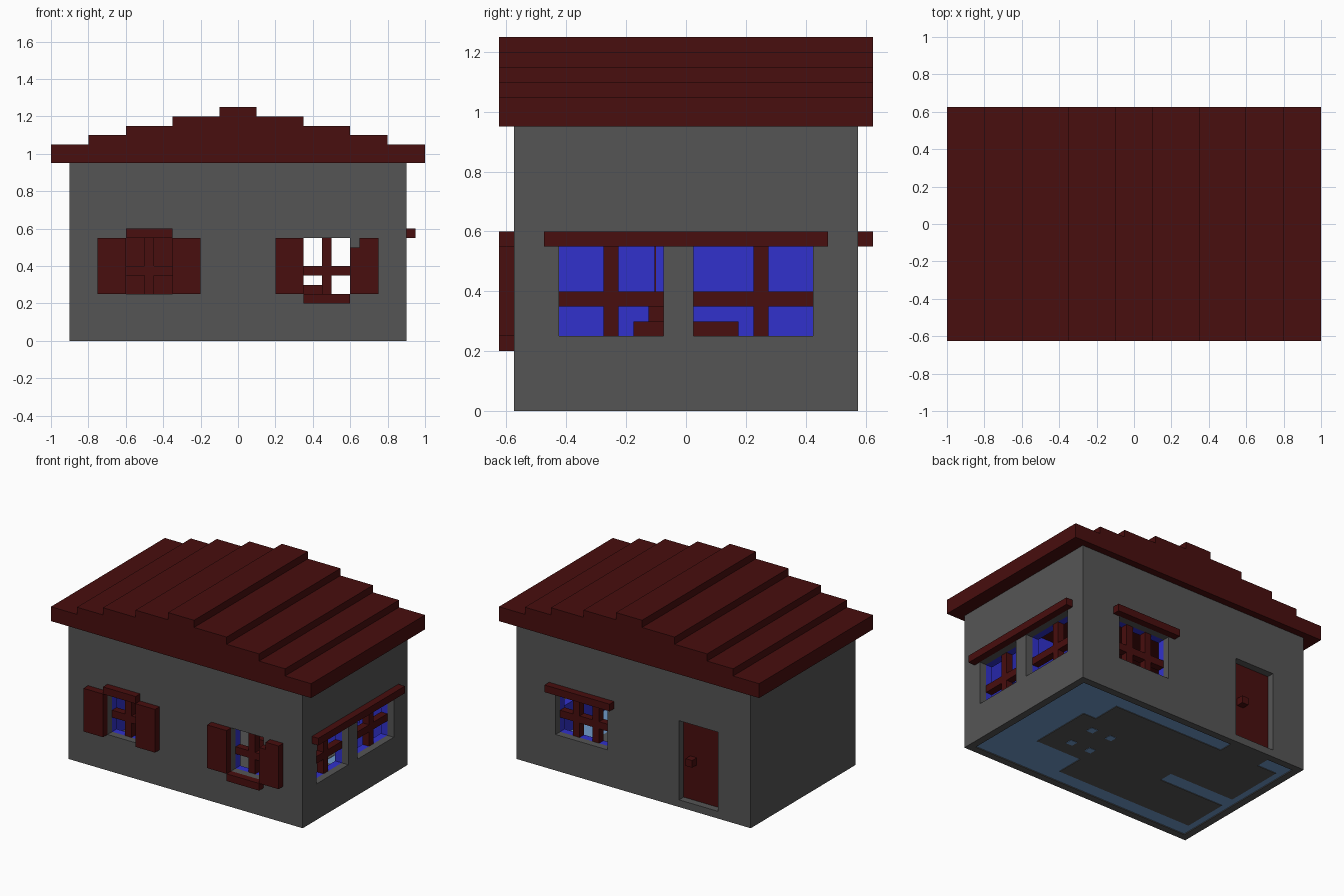
import bpy, bmesh

if "Cube" in bpy.data.objects:
    bpy.data.objects.remove(bpy.data.objects["Cube"], do_unlink=True)


def material(name, rgb):
    lin = [c / 255 / 12.92 if c < 11 else ((c / 255 + 0.055) / 1.055) ** 2.4 for c in rgb]
    m = bpy.data.materials.new(name)
    m.use_nodes = True
    m.diffuse_color = (*lin, 1)
    bsdf = m.node_tree.nodes["Principled BSDF"]
    bsdf.inputs["Base Color"].default_value = (*lin, 1)
    bsdf.inputs["Roughness"].default_value = 0.9
    return m


RED = material("dark red wood", (72, 14, 14))
GREY = material("grey wall", (85, 85, 85))
BLUE = material("blue lining", (49, 49, 204))
SLATE = material("pale blue floor", (112, 154, 202))


def finish(name, bm, mat):
    bmesh.ops.recalc_face_normals(bm, faces=bm.faces)
    mesh = bpy.data.meshes.new(name)
    bm.to_mesh(mesh)
    bm.free()
    ob = bpy.data.objects.new(name, mesh)
    if mat:
        mesh.materials.append(mat)
    bpy.context.collection.objects.link(ob)
    return ob


def boxes(name, mat, *bounds):
    """One object from boxes given as (x0, x1, y0, y1, z0, z1)."""
    bm = bmesh.new()
    for b in bounds:
        vs = bmesh.ops.create_cube(bm, size=1)["verts"]
        for v in vs:
            for i in range(3):
                v.co[i] = b[2 * i] if v.co[i] < 0 else b[2 * i + 1]
    return finish(name, bm, mat)


def cut(ob, *cutters):
    for c in cutters:
        mod = ob.modifiers.new("cut", 'BOOLEAN')
        mod.operation, mod.solver, mod.object = 'DIFFERENCE', 'EXACT', c
        bpy.context.view_layer.objects.active = ob
        bpy.ops.object.modifier_apply(modifier=mod.name)


# Wall shell and inner lining, with openings cut through both
shell = boxes("outer_walls", GREY, (-.9, .9, -.575, .575, 0, .95))
lining = boxes("inner_walls", BLUE, (-.85, .85, -.525, .525, .05, .95))
cavity = boxes("cavity_cutter", None, (-.85, .85, -.525, .525, -.1, 1.1))
room = boxes("room_cutter", None, (-.8, .8, -.475, .475, -.1, 1.1))
openings = boxes("opening_cutter", None,
                 (-.6, -.35, -.7, -.45, .25, .55),    # front windows
                 (.35, .6, -.7, -.45, .25, .55),
                 (.2, .6, .45, .7, .25, .55),         # back window
                 (-.65, -.35, .45, .7, .05, .6),      # back door
                 (.75, 1, -.425, -.075, .25, .55),    # side windows
                 (.75, 1, .025, .425, .25, .55))
cut(shell, cavity, openings)
cut(lining, room, openings)
for helper in (cavity, room, openings):
    bpy.data.objects.remove(helper, do_unlink=True)

# Stepped roof: one profile run along y
steps = [(1, .95, 1.05), (.8, 1.05, 1.1), (.6, 1.1, 1.15), (.35, 1.15, 1.2), (.1, 1.2, 1.25)]
right = [(x, z) for x, lo, hi in steps for z in (lo, hi)]
profile = right + [(-x, z) for x, z in reversed(right)]
bm = bmesh.new()
face = bm.faces.new([bm.verts.new((x, -.625, z)) for x, z in profile])
ext = bmesh.ops.extrude_face_region(bm, geom=[face])["geom"]
bmesh.ops.translate(bm, vec=(0, 1.25, 0), verts=[g for g in ext if isinstance(g, bmesh.types.BMVert)])
finish("stepped_roof", bm, RED)

# Window bars, set back in the lining
for name, x0, x1 in (("front_right_bars", -.6, -.35), ("front_left_bars", .35, .6)):
    mid = -.5 if x0 < 0 else .45
    boxes(name, RED, (mid, mid + .05, -.525, -.475, .25, .55),
          (x0, mid, -.525, -.475, .35, .4), (mid + .05, x1, -.525, -.475, .35, .4))
boxes("back_bars", RED, (.3, .35, .475, .525, .25, .55), (.45, .5, .475, .525, .25, .55),
      (.2, .3, .475, .525, .35, .4), (.35, .45, .475, .525, .35, .4), (.5, .6, .475, .525, .35, .4))
for name, y0, y1, mid in (("side_front_bars", -.425, -.075, -.275), ("side_back_bars", .025, .425, .225)):
    boxes(name, RED, (.8, .85, mid, mid + .05, .25, .55),
          (.8, .85, y0, mid, .35, .4), (.8, .85, mid + .05, y1, .35, .4))

# Lintels and sill
boxes("front_lintel", RED, (-.6, -.35, -.625, -.575, .55, .6))
boxes("front_sill", RED, (.35, .6, -.625, -.575, .2, .25))
boxes("back_lintel", RED, (.15, .65, .575, .625, .55, .6))
boxes("side_lintel", RED, (.9, .95, -.475, .475, .55, .6))

# Shutters; the last one has a notched top corner
for i, x in enumerate((-.75, -.35, .2)):
    boxes(f"shutter_{i + 1}", RED, (x, x + .15, -.625, -.575, .25, .55))
bm = bmesh.new()
outline = [(.6, .25), (.75, .25), (.75, .55), (.65, .55), (.65, .5), (.6, .5)]
face = bm.faces.new([bm.verts.new((x, -.625, z)) for x, z in outline])
ext = bmesh.ops.extrude_face_region(bm, geom=[face])["geom"]
bmesh.ops.translate(bm, vec=(0, .05, 0), verts=[g for g in ext if isinstance(g, bmesh.types.BMVert)])
finish("shutter_4", bm, RED)

# Back door and knob
boxes("door", RED, (-.65, -.35, .475, .525, .05, .6))
boxes("door_knob", RED, (-.45, -.4, .525, .575, .3, .35))

# Floor: pale base with dark areas showing on both sides
boxes("floor_base", SLATE, (-.85, .85, -.525, .525, .006, .048))
dark = [(-.8, .25, -.425, -.225), (-.8, .6, -.225, -.1), (-.3, .6, -.1, 0),
        (-.8, .6, 0, .225), (-.8, .5, .225, .425), (-.65, -.35, .425, .525)]
boxes("floor_dark_areas", GREY, *[(*d, .002, .05) for d in dark])

# Partition with an inner door plate
boxes("partition", BLUE, (-.8, -.3, -.1, 0, .05, .95))
boxes("partition_door", RED, (-.65, -.3, -.106, -.1, .05, .6))

# Table with legs, leg marks under the floor and a small block on top
legs = [(x, x + .05, y, y + .05) for x in (.25, .4) for y in (-.125, .075)]
boxes("table_top", RED, (.25, .45, -.175, .175, .25, .3))
boxes("table_legs", RED, *[(*l, .05, .25) for l in legs])
boxes("table_leg_marks", SLATE, *[(*l, 0, .01) for l in legs])
boxes("table_block", RED, (.25, .3, -.125, -.075, .3, .35))
